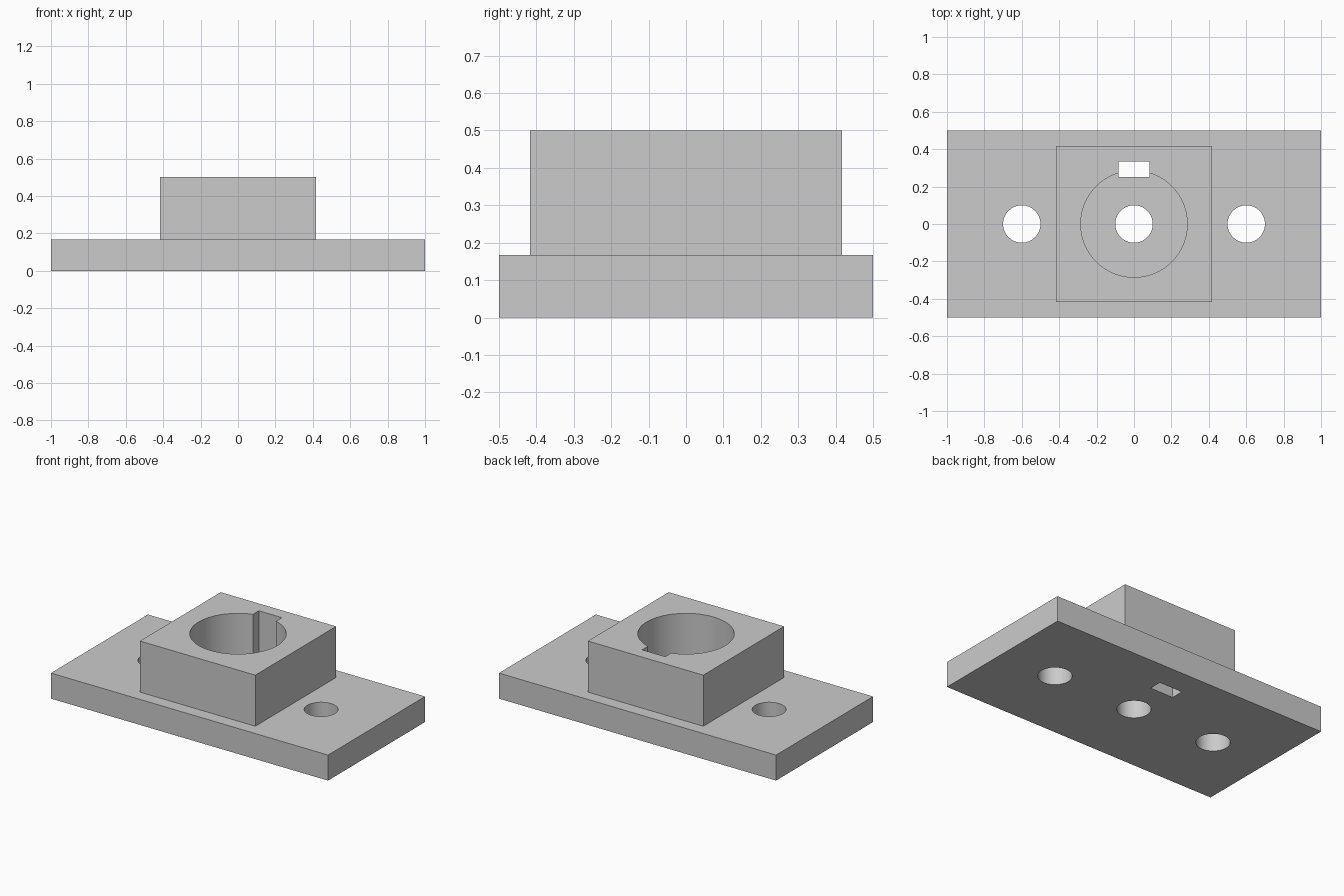
import bpy
import math

if "Cube" in bpy.data.objects:
    bpy.data.objects.remove(bpy.data.objects["Cube"])

U = 1 / 12  # design module

grey = bpy.data.materials.new("light grey")
grey.use_nodes = True
colour = (0.6, 0.6, 0.6, 1)
grey.diffuse_color = colour
grey.node_tree.nodes["Principled BSDF"].inputs["Base Color"].default_value = colour


def box(name, size, centre):
    bpy.ops.mesh.primitive_cube_add(size=1, location=centre)
    ob = bpy.context.object
    ob.name = name
    ob.scale = size
    bpy.ops.object.transform_apply(location=True, scale=True)
    ob.data.materials.append(grey)
    return ob


def cylinder(name, radius, x, bottom, top):
    bpy.ops.mesh.primitive_cylinder_add(
        vertices=64, radius=radius, depth=top - bottom,
        location=(x, 0, (bottom + top) / 2))
    ob = bpy.context.object
    ob.name = name
    ob.data.materials.append(grey)
    return ob


def combine(target, tool, operation):
    mod = target.modifiers.new(tool.name, 'BOOLEAN')
    mod.operation = operation
    mod.solver = 'EXACT'
    mod.object = tool
    bpy.context.view_layer.objects.active = target
    bpy.ops.object.modifier_apply(modifier=mod.name)
    bpy.data.objects.remove(tool)


# Base plate with the square socket block fused on top
bracket = box("socket_base", (24 * U, 12 * U, 2 * U), (0, 0, U))
combine(bracket, box("socket_block", (10 * U, 10 * U, 5 * U), (0, 0, 3.5 * U)), 'UNION')

# Wide blind bore down to the top of the plate
combine(bracket, cylinder("bore", 0.285, 0, 2 * U, 0.6), 'DIFFERENCE')

# Centre drain hole and two mounting holes
for x in (-0.6, 0, 0.6):
    combine(bracket, cylinder("bolt_hole", 0.1, x, -0.1, 0.3), 'DIFFERENCE')

# Key slot through the full height
combine(bracket, box("key_slot", (2 * U, U, 0.8), (0, 3.5 * U, 0.25)), 'DIFFERENCE')

# Smooth round walls, crisp edges
bpy.ops.object.select_all(action='DESELECT')
bracket.select_set(True)
bpy.context.view_layer.objects.active = bracket
bpy.ops.object.shade_smooth_by_angle(angle=math.radians(30))
